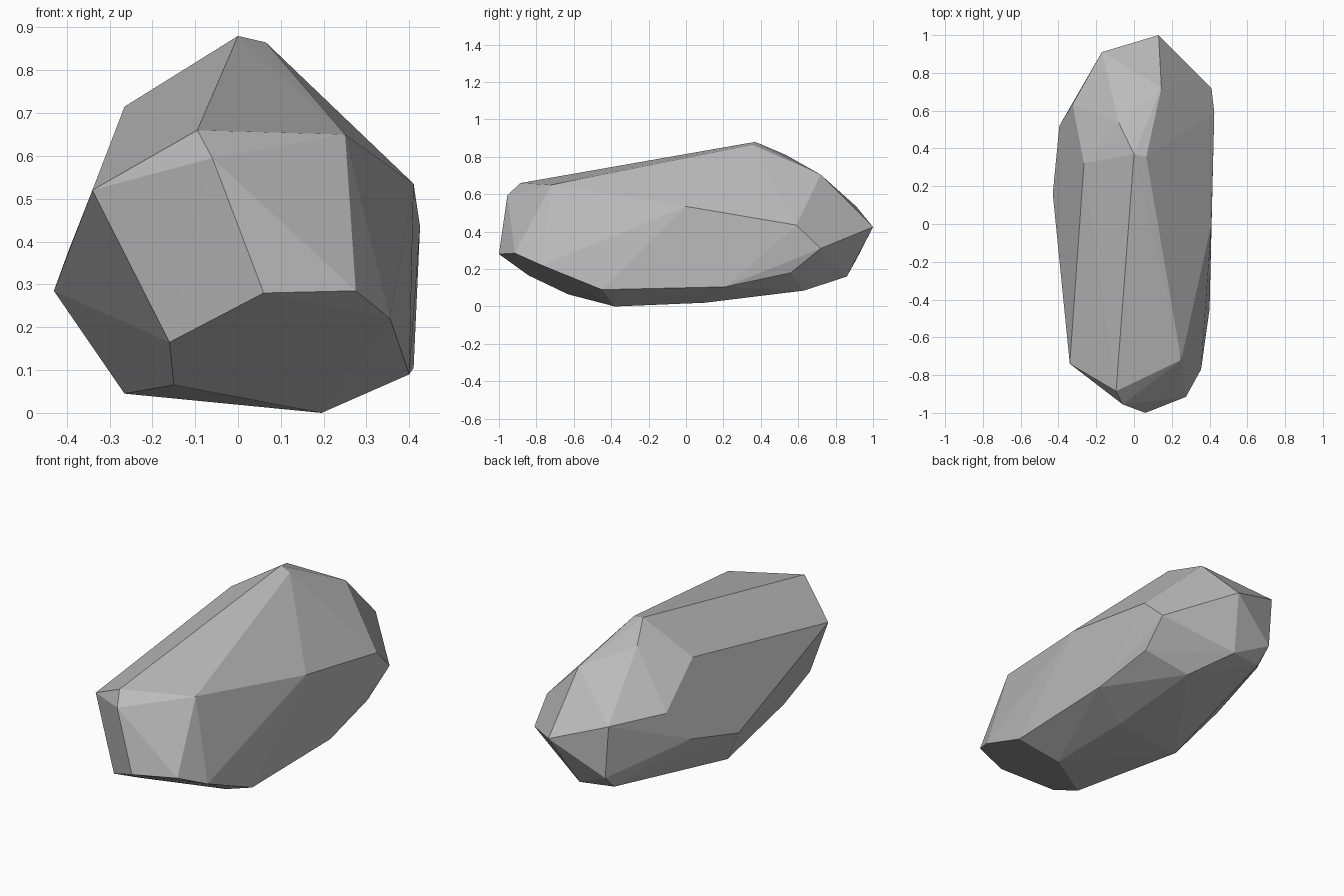
import bpy
import bmesh
import math
from mathutils import Vector

# Remove the default cube only
default_cube = bpy.data.objects.get("Cube")
if default_cube:
    bpy.data.objects.remove(default_cube, do_unlink=True)


def make_material(name, colour):
    """One plain matte colour for both viewport and render."""
    material = bpy.data.materials.new(name)
    material.use_nodes = True
    material.diffuse_color = colour
    shader = material.node_tree.nodes["Principled BSDF"]
    shader.inputs["Base Color"].default_value = colour
    shader.inputs["Roughness"].default_value = 0.9
    return material


# Corner points of the chiselled stone, in hundredths of a unit
front_nose = [(-6, -95.5, 59.5), (6, -100, 28), (27.5, -91.5, 28.5),
              (-16, -84, 16.5), (-15, -63, 6.5)]
front_shoulder = [(-9.5, -88.5, 66), (25, -72, 65), (-34, -74, 52),
                  (35.5, -77, 22)]
crest = [(0, 37, 88), (6.5, 35.5, 86.5), (-26.5, 32, 71.5),
         (-8, 53.5, 81), (14.5, 72, 70.5)]
left_flank = [(41, 0, 53.5), (42.5, 59, 43.5), (41, 72, 31),
              (39, 56, 18), (41, 21, 10.5), (40, -45, 9)]
right_flank = [(-43, 16, 28.5), (-39.5, 52, 38), (-32.5, 63.5, 54.5)]
back_end = [(13, 100, 42.5), (-17, 91, 53.5), (-15, 91, 25),
            (4, 86, 16), (-14.5, 82.5, 17)]
underside = [(19.5, -38, 0), (-26.5, 2, 4.5), (18, 10, 2),
             (16.5, 63, 8.5)]


def build_stone(name, groups, material):
    """Wrap the corner points in a convex shell with flat facets."""
    bm = bmesh.new()
    for group in groups:
        for point in group:
            bm.verts.new(Vector(point) / 100)
    hull = bmesh.ops.convex_hull(bm, input=bm.verts[:])
    # Drop points that ended up inside the shell
    loose = [v for v in bm.verts if not v.link_faces]
    bmesh.ops.delete(bm, geom=loose, context="VERTS")
    # Merge nearly coplanar triangles into broad facets
    bmesh.ops.dissolve_limit(bm, angle_limit=math.radians(2),
                             verts=bm.verts[:], edges=bm.edges[:])
    bmesh.ops.recalc_face_normals(bm, faces=bm.faces[:])
    mesh = bpy.data.meshes.new(name)
    bm.to_mesh(mesh)
    bm.free()
    mesh.materials.append(material)
    stone = bpy.data.objects.new(name, mesh)
    bpy.context.scene.collection.objects.link(stone)
    return stone


# The stone itself
stone_grey = make_material("stone grey", (0.5, 0.5, 0.5, 1))
build_stone("rock", [front_nose, front_shoulder, crest, left_flank,
                     right_flank, back_end, underside], stone_grey)
